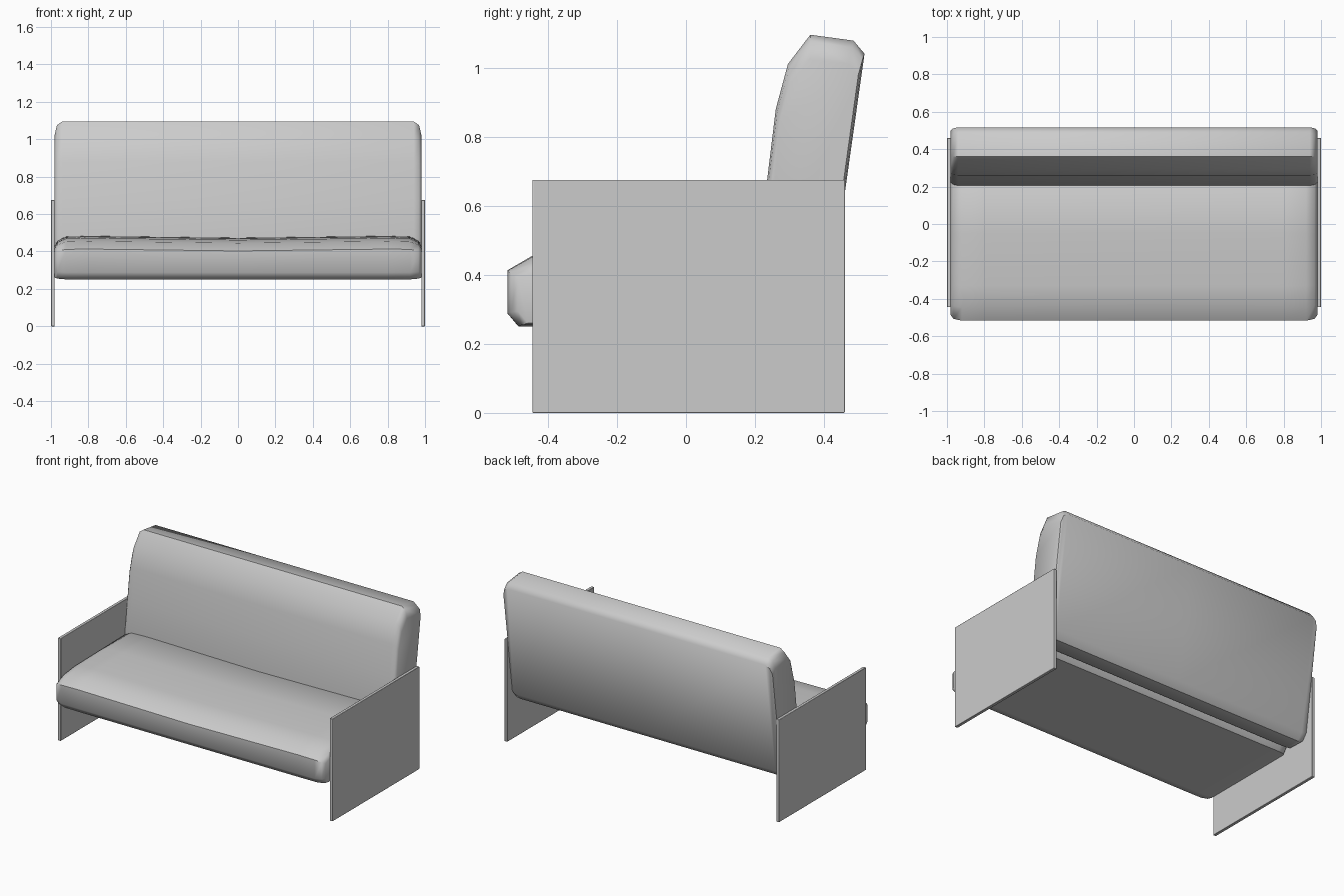
import bpy, bmesh, math

if "Cube" in bpy.data.objects:
    bpy.data.objects.remove(bpy.data.objects["Cube"])


def finish(obj, angle):
    bpy.ops.object.select_all(action='DESELECT')
    obj.select_set(True)
    bpy.context.view_layer.objects.active = obj
    bpy.ops.object.shade_smooth_by_angle(angle=math.radians(angle))


def cushion(name, profile, stations, sag=0.0):
    """Loft a (y, z) profile along x; stations are (x, inset y, inset z), mirrored."""
    ys, zs = zip(*profile)
    cy, cz = (min(ys) + max(ys)) / 2, (min(zs) + max(zs)) / 2
    hy, hz = (max(ys) - min(ys)) / 2, (max(zs) - min(zs)) / 2
    full = [(-x, a, b) for x, a, b in stations] + [(0, 0, 0)] + stations[::-1]
    bm = bmesh.new()
    rings = []
    for x, iy, iz in full:
        ring = []
        for y, z in profile:
            ny = cy + (y - cy) * (1 - iy / hy)
            # only the upper half pulls in strongly at the ends
            nz = cz + (z - cz) * (1 - (iz if z > cz else iz * 0.2) / hz)
            if x == 0 and z > cz:
                nz -= sag
            ring.append(bm.verts.new((x, ny, nz)))
        rings.append(ring)
    n = len(profile)
    for a, b in zip(rings, rings[1:]):
        for i in range(n):
            j = (i + 1) % n
            bm.faces.new((a[i], a[j], b[j], b[i]))
    bm.faces.new(rings[0])
    bm.faces.new(rings[-1][::-1])
    bmesh.ops.recalc_face_normals(bm, faces=bm.faces)
    mesh = bpy.data.meshes.new(name)
    bm.to_mesh(mesh)
    bm.free()
    obj = bpy.data.objects.new(name, mesh)
    bpy.context.collection.objects.link(obj)
    finish(obj, 50)


# seat cushion
cushion("seat",
        [(-0.445, 0.25), (-0.485, 0.25), (-0.517, 0.288), (-0.517, 0.413),
         (-0.445, 0.455), (-0.33, 0.472), (-0.05, 0.478), (0.21, 0.483),
         (0.255, 0.45), (0.26, 0.30), (0.225, 0.25)],
        [(0.98, 0.03, 0.05), (0.965, 0.01, 0.025), (0.92, 0, 0.004), (0.8, 0, 0)],
        sag=0.01)

# leaning backrest cushion
cushion("backrest",
        [(0.235, 0.675), (0.26, 0.88), (0.295, 1.01), (0.36, 1.095),
         (0.485, 1.078), (0.517, 1.04), (0.413, 0.305), (0.375, 0.262),
         (0.27, 0.265), (0.215, 0.32), (0.205, 0.47)],
        [(0.98, 0.018, 0.07), (0.968, 0.006, 0.02), (0.94, 0, 0)])

# thin side panels that carry the seat
for side, label in ((-1, "left"), (1, "right")):
    bpy.ops.mesh.primitive_cube_add(size=1, location=(side * 0.99, 0.0075, 0.3375))
    panel = bpy.context.object
    panel.name = label + "_side_panel"
    panel.scale = (0.02, 0.905, 0.675)
    bpy.ops.object.transform_apply(location=False, rotation=False, scale=True)
    bevel = panel.modifiers.new("soft_edge", 'BEVEL')
    bevel.width = 0.003
    bevel.segments = 2
    finish(panel, 40)
